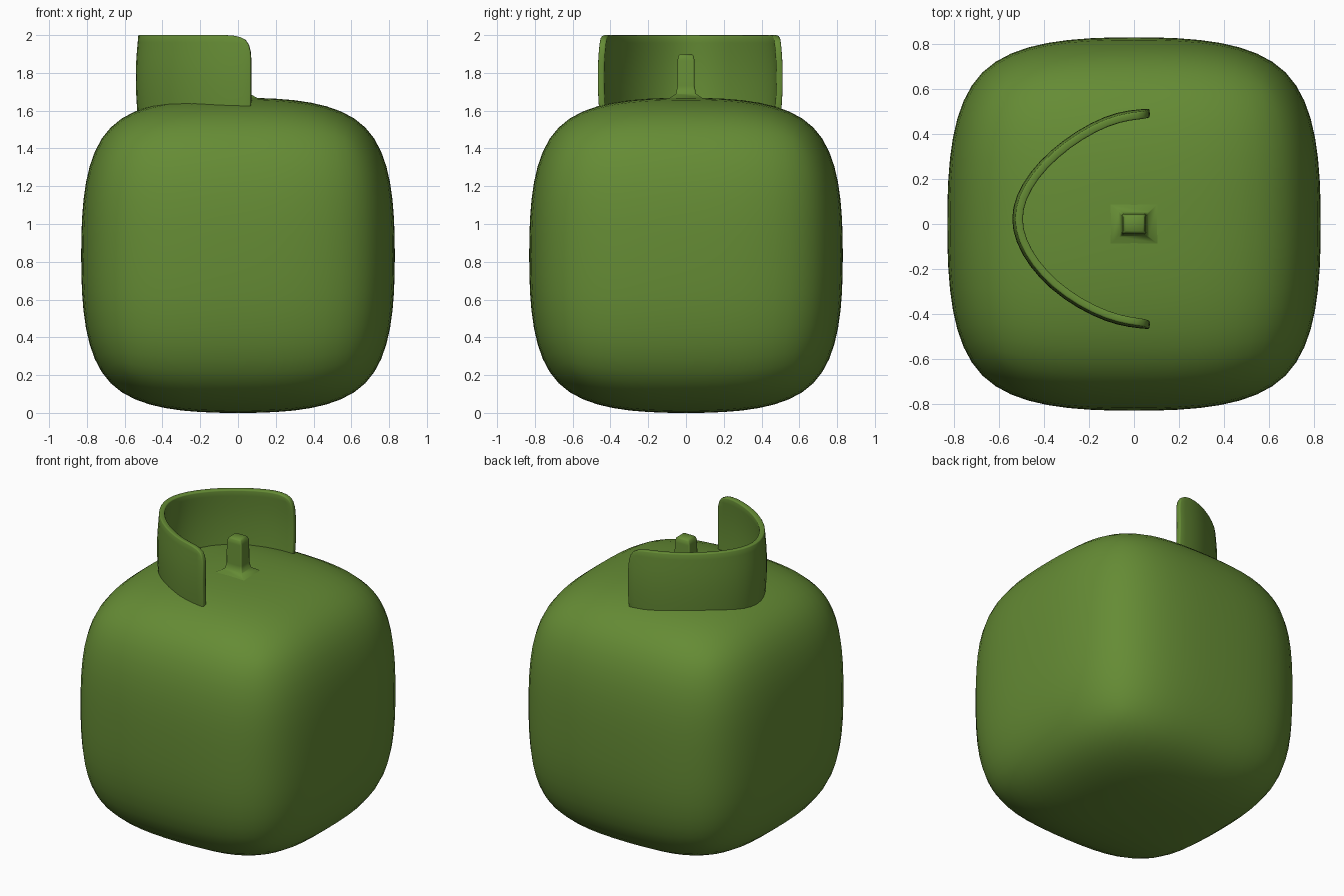
import bpy, bmesh

if "Cube" in bpy.data.objects:
    bpy.data.objects.remove(bpy.data.objects["Cube"])

green = bpy.data.materials.new("green_paint")
green.diffuse_color = (0.13, 0.26, 0.035, 1)
green.use_nodes = True
green.node_tree.nodes["Principled BSDF"].inputs["Base Color"].default_value = green.diffuse_color


def finish(bm, name):
    bmesh.ops.recalc_face_normals(bm, faces=bm.faces)
    mesh = bpy.data.meshes.new(name)
    bm.to_mesh(mesh)
    bm.free()
    mesh.materials.append(green)
    obj = bpy.data.objects.new(name, mesh)
    bpy.context.collection.objects.link(obj)
    return obj


def smooth(obj, angle=0.7):
    bpy.ops.object.select_all(action='DESELECT')
    bpy.context.view_layer.objects.active = obj
    obj.select_set(True)
    bpy.ops.object.shade_smooth_by_angle(angle=angle)


def subsurf(obj, levels):
    mod = obj.modifiers.new("subdivision", 'SUBSURF')
    mod.levels = mod.render_levels = levels


# Tank body: soft cube with a 2x2 cage per side, edges and corners pulled in
bm = bmesh.new()
bmesh.ops.create_cube(bm, size=2)
bmesh.ops.subdivide_edges(bm, edges=bm.edges[:], cuts=1, use_grid_fill=True)
pull = {1: 1.0, 2: 0.94, 3: 0.90}
for v in bm.verts:
    k = pull[sum(abs(c) > 0.5 for c in v.co)] / 0.962
    v.co = (v.co.x * 0.83 * k, v.co.y * 0.83 * k, 0.834 + v.co.z * 0.834 * k)
body = finish(bm, "tank_body")
subsurf(body, 3)
for p in body.data.polygons:
    p.use_smooth = True

# Valve stem: square rings, flared where it meets the tank
bm = bmesh.new()
rings = []
for z, h in [(1.64, 0.17), (1.668, 0.10), (1.69, 0.062), (1.73, 0.055),
             (1.865, 0.054), (1.89, 0.048), (1.90, 0.036)]:
    rings.append([bm.verts.new((sx * h, sy * h * 0.84, z))
                  for sx, sy in ((-1, -1), (1, -1), (1, 1), (-1, 1))])
for a, b in zip(rings, rings[1:]):
    for i in range(4):
        j = (i + 1) % 4
        bm.faces.new((a[i], a[j], b[j], b[i]))
bm.faces.new(rings[0])
bm.faces.new(rings[-1])
stem = finish(bm, "valve_stem")
bev = stem.modifiers.new("soft_corners", 'BEVEL')
bev.width = 0.008
bev.segments = 2
bev.angle_limit = 1.0
smooth(stem, 1.0)

# Collar: curved upright guard, open towards +x, slightly bulged at mid height
path = [(0.07, 0.495), (-0.11, 0.485), (-0.375, 0.32), (-0.53, 0.115),
        (-0.53, -0.07), (-0.375, -0.285), (-0.11, -0.435), (0.07, -0.45)]
bm = bmesh.new()
rows = []
for z, k in [(1.53, 0.975), (1.68, 1.0), (1.84, 1.005), (2.0, 0.975)]:
    rows.append([bm.verts.new((x * k if x < 0 else x, 0.02 + (y - 0.02) * k, z))
                 for x, y in path])
for a, b in zip(rows, rows[1:]):
    for i in range(len(path) - 1):
        bm.faces.new((a[i], a[i + 1], b[i + 1], b[i]))
collar = finish(bm, "valve_collar")
subsurf(collar, 2)
sol = collar.modifiers.new("thickness", 'SOLIDIFY')
sol.thickness = 0.034
sol.offset = 0
rim = collar.modifiers.new("rim", 'BEVEL')
rim.width = 0.007
rim.segments = 2
rim.angle_limit = 1.0
smooth(collar, 1.0)
